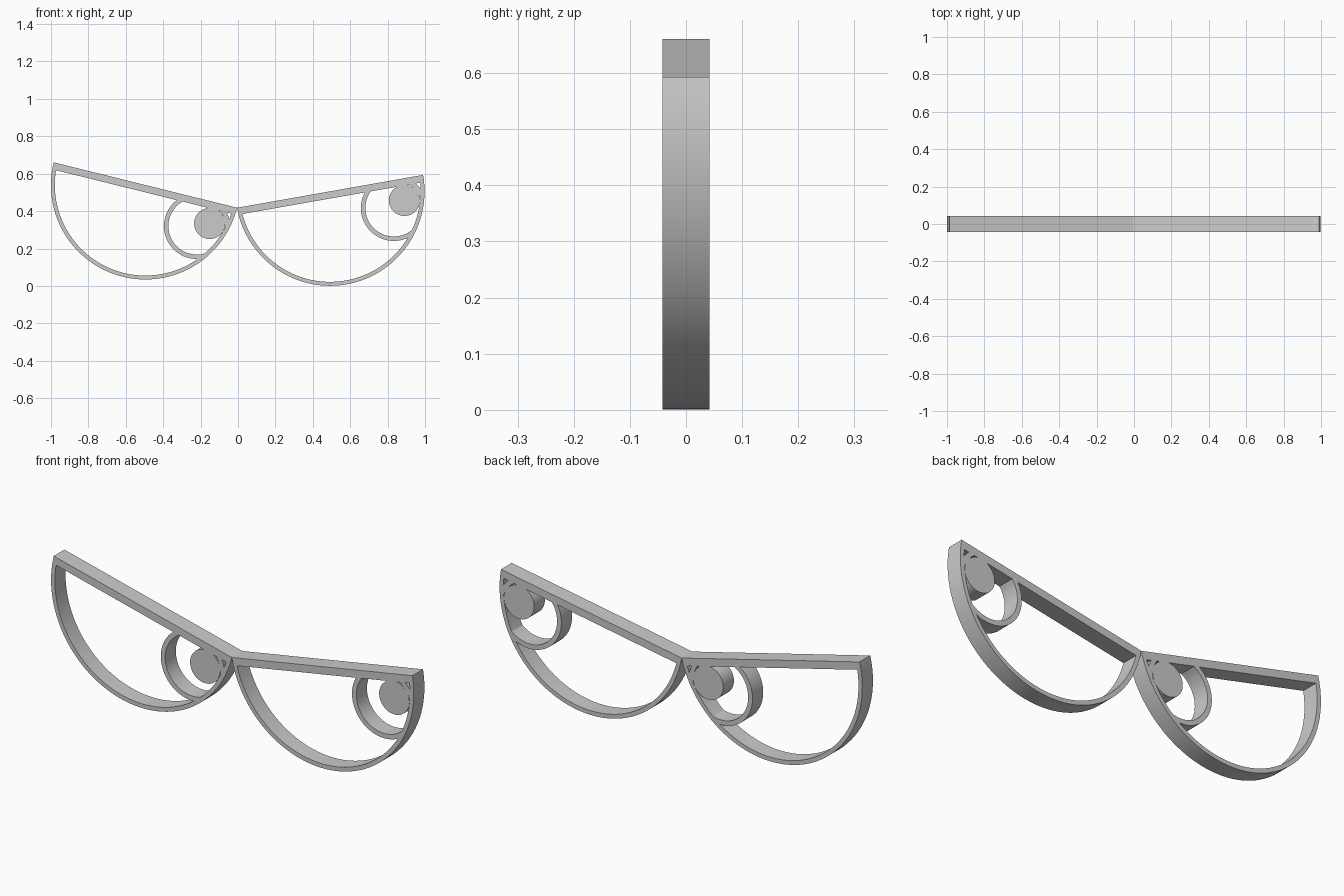
import bpy
import bmesh
from math import cos, sin, pi, radians, sqrt
from mathutils import Matrix, Vector

if "Cube" in bpy.data.objects:
    bpy.data.objects.remove(bpy.data.objects["Cube"], do_unlink=True)

R = 0.505          # outer radius of each half-round eye
RIM = 0.021        # rim thickness
BROW = 0.038       # brow bar thickness
HALF = 0.042       # half depth
JOINT = Vector((-0.005, 0, 0.418))   # point where both eyes meet

grey = bpy.data.materials.new("light_grey")
grey.use_nodes = True
grey.diffuse_color = (0.6, 0.6, 0.6, 1)
grey.node_tree.nodes["Principled BSDF"].inputs["Base Color"].default_value = (0.6, 0.6, 0.6, 1)


def arc(r, start, end, n, cx=0, cz=0):
    """Points on an arc in the front plane."""
    angles = [start + (end - start) * i / n for i in range(n + 1)]
    return [(cx + r * cos(a), cz + r * sin(a)) for a in angles]


def prism(name, polygons, frame, half=HALF):
    """Extrude flat polygons through the depth and place them."""
    bm = bmesh.new()
    for poly in polygons:
        bm.faces.new([bm.verts.new((x, -half, z)) for x, z in poly])
    bmesh.ops.remove_doubles(bm, verts=bm.verts, dist=1e-5)
    made = bmesh.ops.extrude_face_region(bm, geom=list(bm.faces), use_keep_orig=True)
    moved = [v for v in made["geom"] if isinstance(v, bmesh.types.BMVert)]
    bmesh.ops.translate(bm, verts=moved, vec=(0, 2 * half, 0))
    bmesh.ops.recalc_face_normals(bm, faces=bm.faces)
    bm.transform(frame)
    mesh = bpy.data.meshes.new(name)
    bm.to_mesh(mesh)
    bm.free()
    mesh.materials.append(grey)
    obj = bpy.data.objects.new(name, mesh)
    bpy.context.collection.objects.link(obj)
    return obj


def band(outer, inner):
    """Quads between two matching rows of points."""
    return [(outer[i], outer[i + 1], inner[i + 1], inner[i])
            for i in range(len(outer) - 1)]


def activate(obj):
    bpy.ops.object.select_all(action="DESELECT")
    obj.select_set(True)
    bpy.context.view_layer.objects.active = obj


def build_eye(side, angle, direction):
    centre = JOINT + direction * R * Vector((cos(angle), 0, sin(angle)))
    frame = Matrix.Translation(centre) @ Matrix.Rotation(-angle, 4, "Y")

    # half-round rim and the straight brow across its top
    rim = prism(side + "_eye_rim",
                band(arc(R, pi, 2 * pi, 80), arc(R - RIM, pi, 2 * pi, 80)), frame)
    end = sqrt(R * R - BROW * BROW)
    brow = prism(side + "_brow_bar",
                 [[(-R, 0), (R, 0), (end, -BROW), (-end, -BROW)]], frame)

    # iris ring, trimmed to the inside of the eye
    ix, iz = 0.32, -0.147
    iris = prism(side + "_iris_ring",
                 band(arc(0.176, 0, 2 * pi, 80, ix, iz),
                      arc(0.152, 0, 2 * pi, 80, ix, iz)), frame)
    cutter = prism("iris_trim",
                   [arc(R - 0.006, pi + 0.012, 2 * pi - 0.012, 80)], frame, HALF * 2)
    cutter.hide_render = True
    trim = iris.modifiers.new("trim", "BOOLEAN")
    trim.operation = "INTERSECT"
    trim.solver = "EXACT"
    trim.object = cutter
    activate(iris)
    bpy.ops.object.modifier_apply(modifier=trim.name)
    bpy.data.objects.remove(cutter, do_unlink=True)

    # solid pupil
    pupil = prism(side + "_pupil",
                  [arc(0.083, 0, 2 * pi, 64, 0.383, -0.117)[:-1]], frame)

    for obj in (rim, brow, iris, pupil):
        activate(obj)
        bpy.ops.object.shade_smooth_by_angle(angle=radians(30))


build_eye("right", radians(-13.9), -1)
build_eye("left", radians(10), 1)
